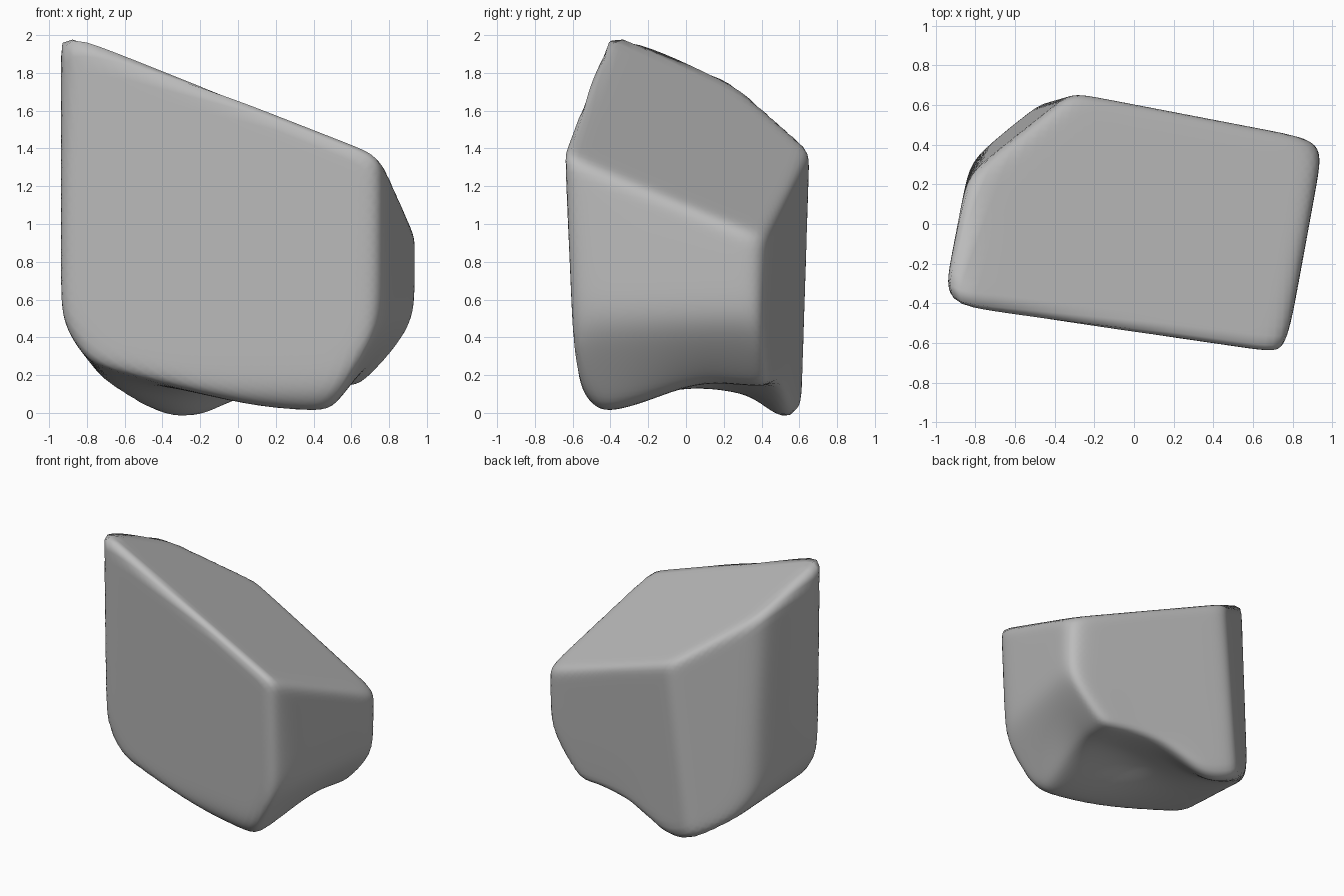
import bpy
import bmesh
import math
from mathutils import Vector

cube = bpy.data.objects.get("Cube")
if cube:
    bpy.data.objects.remove(cube, do_unlink=True)

# Stone material
stone = bpy.data.materials.new("grey stone")
stone.use_nodes = True
grey = (0.5, 0.5, 0.5, 1)
stone.diffuse_color = grey
stone.node_tree.nodes["Principled BSDF"].inputs["Base Color"].default_value = grey

# Flat facets of the boulder: a point on each and its outward normal
CENTRE = Vector((0, 0, 0.8))
FACETS = [
    ((0, -0.52, 1.0), (-0.16, -0.987, -0.04)),      # front
    ((0.45, -0.55, 0.1), (-0.12, -0.78, -0.6)),     # front undercut
    ((0.76, -0.62, 1.0), (0.7, -0.7, -0.05)),       # front left corner
    ((-0.94, -0.36, 1.0), (-0.75, -0.66, 0)),       # front right corner
    ((0.885, 0, 0.9), (0.984, -0.18, 0)),           # left side
    ((0.775, 0, 0.32), (0.83, -0.14, -0.54)),       # left undercut
    ((0.28, 0.545, 1.0), (0.17, 0.985, -0.05)),     # back
    ((0.93, 0.405, 0.8), (0.75, 0.66, 0)),          # back left corner
    ((-0.61, 0.475, 0.7), (-0.6, 0.79, 0.04)),      # back right corner
    ((-0.89, 0, 1.0), (-0.984, 0.19, 0)),           # right side
    ((-0.86, 0, 0.36), (-0.82, 0, -0.57)),          # right undercut
    ((0, -0.5, 0.05), (-0.29, -0.14, -1)),          # right underside
    ((0, 0, 1.485), (0.44, 0.335, 1)),              # sloping top
    ((0, 0, -0.01), (0, 0, -1)),                    # base
]
SHARPNESS = 28
planes = []
for point, normal in FACETS:
    n = Vector(normal).normalized()
    planes.append((n, n.dot(Vector(point) - CENTRE)))


def boulder_point(direction):
    """Push a unit direction out to the softly rounded facets."""
    total = sum(max(0, n.dot(direction) / d) ** SHARPNESS for n, d in planes)
    return CENTRE + direction * total ** (-1 / SHARPNESS)


def bump(x, y, cx, cy, wx, wy):
    return math.exp(-((x - cx) / wx) ** 2 - ((y - cy) / wy) ** 2)


def hollow(x, y):
    """Height of the scooped underside, with a foot left at the back."""
    t = min(1, max(0, (y + 0.55) / 0.75))
    rise = 0.15 * t * t * (3 - 2 * t) * math.exp(-((x - 0.4) / 0.8) ** 2)
    bowl = 0.05 * bump(x, y, 0.1, 0.1, 0.4, 0.25)
    foot = 0.1 * bump(x, y, -0.28, 0.52, 0.3, 0.14)
    return rise + bowl - foot


# Shape the boulder from a dense ball
bm = bmesh.new()
bmesh.ops.create_icosphere(bm, subdivisions=6, radius=1)
for v in bm.verts:
    p = boulder_point(v.co.normalized())
    if p.z < 0.7:
        p.z += hollow(p.x, p.y) * (1 - max(p.z, 0) / 0.7) ** 2
    v.co = p

mesh = bpy.data.meshes.new("boulder")
bm.to_mesh(mesh)
bm.free()
mesh.materials.append(stone)
boulder = bpy.data.objects.new("boulder", mesh)
bpy.context.collection.objects.link(boulder)
mesh.polygons.foreach_set("use_smooth", [True] * len(mesh.polygons))
mesh.update()
